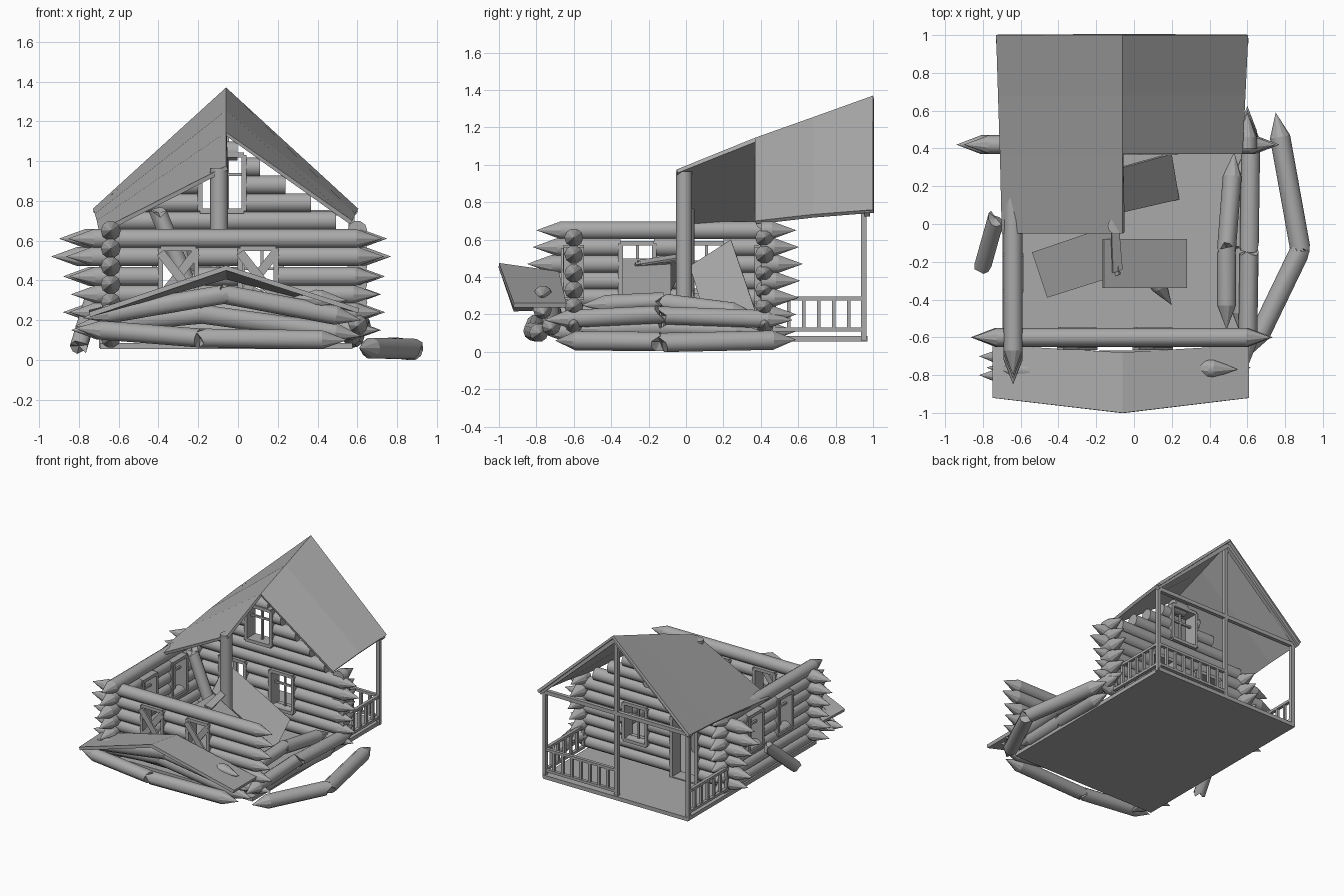
import bpy, bmesh, math, random
from mathutils import Vector, Matrix

if "Cube" in bpy.data.objects:
    bpy.data.objects.remove(bpy.data.objects["Cube"])

random.seed(4)
C = -0.06          # cabin centre line in x
SIDES = 10
logs = []
grey = bpy.data.materials.new("weathered_grey")
grey.diffuse_color = (0.4, 0.4, 0.4, 1)
grey.use_nodes = True
grey.node_tree.nodes["Principled BSDF"].inputs["Base Color"].default_value = grey.diffuse_color


def add(name, bm, recalc=True):
    if recalc:
        bmesh.ops.recalc_face_normals(bm, faces=bm.faces)
    me = bpy.data.meshes.new(name)
    bm.to_mesh(me)
    bm.free()
    me.materials.append(grey)
    ob = bpy.data.objects.new(name, me)
    bpy.context.collection.objects.link(ob)
    return ob


def log(name, p0, p1, r=0.05, ends="ff", tip=0.13):
    """Log between two points; each end is t = pointed, b = broken, f = flat."""
    p0, p1 = Vector(p0), Vector(p1)
    L = (p1 - p0).length
    rot = (p1 - p0).to_track_quat('Z', 'Y').to_matrix()
    a = tip if ends[0] == 't' else 0
    b = L - tip if ends[1] == 't' else L
    bm = bmesh.new()
    rings = []
    for t, e in ((a, ends[0]), (b, ends[1])):
        ring = []
        for i in range(SIDES):
            ang = math.tau * i / SIDES
            j = random.uniform(-0.03, 0.03) if e == 'b' else 0
            ring.append(bm.verts.new(p0 + rot @ Vector((r * math.cos(ang), r * math.sin(ang), t + j))))
        rings.append(ring)
    for i in range(SIDES):
        k = (i + 1) % SIDES
        bm.faces.new((rings[0][i], rings[0][k], rings[1][k], rings[1][i]))
    for ring, t in ((rings[0], 0), (rings[1], L)):
        apex = bm.verts.new(p0 + rot @ Vector((0, 0, t)))
        for i in range(SIDES):
            bm.faces.new((ring[i], ring[(i + 1) % SIDES], apex))
    logs.append(add(name, bm))


def bar(name, p0, p1, w=0.03, d=0.03):
    """Square timber between two points."""
    p0, p1 = Vector(p0), Vector(p1)
    v = p1 - p0
    bm = bmesh.new()
    bmesh.ops.create_cube(bm, size=1, matrix=Matrix.Translation((p0 + p1) / 2)
                          @ v.to_track_quat('Z', 'Y').to_matrix().to_4x4()
                          @ Matrix.Diagonal((w, d, v.length, 1)))
    return add(name, bm)


def plate(name, rows, thick=0.02):
    """Sheet through rows of points, facing up and thickened downwards."""
    bm = bmesh.new()
    pts = {}
    g = [[pts.setdefault(p, None) or pts.update({p: bm.verts.new(p)}) or pts[p] for p in row] for row in rows]
    for a, b in zip(g, g[1:]):
        for i in range(min(len(a), len(b)) - 1):
            bm.faces.new((a[i], a[i + 1], b[i + 1], b[i]))
    bm.normal_update()
    down = [f for f in bm.faces if f.normal.z < 0]
    bmesh.ops.reverse_faces(bm, faces=down)
    ob = add(name, bm, False)
    m = ob.modifiers.new("thickness", 'SOLIDIFY')
    m.thickness, m.offset = thick, -1
    return ob


def wall_row(name, axis, fixed, z, lo, hi, holes, ends="tt"):
    """One course of logs, split around the openings (a, b, z0, z1)."""
    pt = (lambda s: (s, fixed, z)) if axis == 'x' else (lambda s: (fixed, s, z))
    pos, e = lo, ends[0]
    for a, b, z0, z1 in sorted(holes):
        if z0 < z < z1 and lo < a and b < hi:
            log(name, pt(pos), pt(a), ends=e + 'f')
            pos, e = b, 'f'
    log(name, pt(pos), pt(hi), ends=e + ends[1])


def frame(name, axis, fixed, hole, cross=True, boards=False):
    """Opening surround with optional glazing bars or nailed boards."""
    a, b, z0, z1 = hole
    P = (lambda s, z, o=0: (s, fixed + o, z)) if axis == 'x' else (lambda s, z, o=0: (fixed + o, s, z))
    W = (0.025, 0.11) if axis == 'x' else (0.11, 0.025)
    for s in (a, b):
        bar(name + "_jamb", P(s, z0), P(s, z1), *W)
    for z in (z0, z1):
        bar(name + "_rail", P(a, z), P(b, z), 0.11, 0.025)
    if cross:
        m = (a + b) / 2
        bar(name + "_mullion", P(m, z0), P(m, z1), 0.015, 0.015)
        zz = z0 + (z1 - z0) * 0.65
        bar(name + "_muntin", P(a, zz), P(b, zz), 0.015, 0.015)
    if boards:
        bar(name + "_board", P(a, z0 + .02, -.05), P(b, z1 - .02, -.05), 0.015, 0.045)
        bar(name + "_board", P(a, z1 - .02, -.06), P(b, z0 + .02, -.06), 0.015, 0.045)


# floor
bar("cabin_floor", (C, -0.64, 0.07), (C, 0.41, 0.07), 1.27, 0.03)
bar("porch_floor", (C, 0.41, 0.07), (C, 0.97, 0.07), 1.27, 0.03)

# openings
front_holes = [(-0.39, -0.21, 0.29, 0.56), (0.01, 0.19, 0.29, 0.56)]
back_window, door = (0.02, 0.22, 0.27, 0.56), (-0.42, -0.2, 0.08, 0.56)
left_holes = [(-0.35, -0.17, 0.3, 0.58), (0.02, 0.2, 0.3, 0.58)]
gable_hole = (-0.19, 0.03, 0.75, 1.03)

# front and back walls
for i, z in enumerate((0.15, 0.24, 0.33, 0.42, 0.52, 0.61)):
    j = (0.0, 0.02, 0.0, 0.02, 0.05, 0.03)[i]
    wall_row("front_wall_log", 'x', -0.6, z, -0.84 - j * .5, 0.71 + j * .5, front_holes)
    wall_row("back_wall_log", 'x', 0.42, z, -0.84 - j * 2, 0.72 + j, [back_window, door])
for z in (0.70, 0.79, 0.88, 0.97, 1.05):
    h = (1.09 - z) * 1.42
    wall_row("gable_log", 'x', 0.42, z, C - h, C + h, [gable_hole], "ff")
for h in front_holes:
    frame("front_window", 'x', -0.6, h, False, True)
frame("back_window", 'x', 0.42, back_window)
frame("door_frame", 'x', 0.42, door, False)
frame("gable_window", 'x', 0.42, gable_hole)

# left wall, and the surviving log ends of the right wall
for i, z in enumerate((0.11, 0.2, 0.29, 0.38, 0.47, 0.56, 0.65)):
    j = (0, .0, .02, .03, .05, .02, .0)[i]
    wall_row("left_wall_log", 'y', -0.64, z, -0.8 - j, 0.59 + j * .7, left_holes)
    if i:
        log("right_wall_stub", (0.6, 0.4, z), (0.6, 0.59 + j * .7, z), ends="ft")
for h in left_holes:
    frame("left_window", 'y', -0.64, h)

# collapsed right wall logs, snapped in the middle
for a, m, b, r in (((.6, -.76, .17), (.61, -.14, .2), (.62, .57, .17), .05),
                   ((.49, -.56, .25), (.49, -.14, .27), (.53, .38, .2), .05),
                   ((.57, -.6, .12), (.57, -.13, .13), (.59, .4, .11), .05),
                   ((.61, -.7, .06), (.88, -.14, .055), (.75, .59, .065), .054)):
    log("broken_right_log", a, m, r, "tb")
    log("broken_right_log", Vector(m) + Vector((0, .01, -.005)), b, r, "bt")

# collapsed front logs under the fallen roof
for a, m, b in (((-.82, -.70, .17), (-.18, -.72, .23), (.62, -.72, .12)),
                ((-.82, -.80, .16), (-.19, -.82, .11), (.55, -.78, .1)),
                ((-.78, -.76, .21), (-.07, -.8, .33), (.62, -.76, .2))):
    log("broken_front_log", a, m, .05, "tb")
    log("broken_front_log", m, b, .05, "bt")
log("poking_log", (.26, -.76, .31), (.55, -.77, .3), .05, "tt")
log("leaning_log", (-.73, .03, .3), (-.8, -.22, .07), .045, "bb")
log("inner_fallen_log", (.0, -.12, .3), (.2, -.43, .15), .045, "bt")
log("inner_leaning_log", (-.4, 0, .74), (-.22, 0, .3), .045, "bb")

# main roof: both halves at the back, left half continuing forward
roof = plate("main_roof", [[(-.73, 1, .76), (C, 1, 1.37), (.605, 1, .76)],
                           [(-.72, .68, .735), (C, .68, 1.255), (.59, .68, .735)],
                           [(-.71, .37, .70), (C, .37, 1.145), (.575, .37, .70)],
                           [(-.70, -.05, .65), (C, -.05, .975)]], .022)

# fallen front roof
fallen = plate("fallen_roof", [[(-.75, -.92, .24), (-.06, -1, .475), (.61, -.92, .26)],
                               [(-.75, -.64, .25), (-.06, -.68, .43), (.61, -.64, .26)]], .025)

# standing post with a splinter, and fallen roof panels inside
log("centre_post", (-.095, -.01, .08), (-.095, -.01, .965), .045)
plate("post_splinter", [[(-.12, .0, .53), (-.08, .0, .51)], [(-.11, -.26, .49), (-.06, -.24, .47)]], .012)
plate("fallen_panel", [[(-.24, .02, .46), (-.27, .24, .6)], [(.24, .13, .09), (.2, .37, .22)]], .015)
plate("fallen_panel", [[(-.16, -.08, .5), (-.16, -.34, .5)], [(.28, -.08, .26), (.28, -.34, .26)]], .015)
plate("fallen_panel", [[(-.54, -.15, .2), (-.1, 0, .5)], [(-.46, -.39, .18), (-.08, -.27, .48)]], .015)

# porch posts, beam and rafters
Y = .95
for x, z in ((-.685, .77), (.57, .77), (C, 1.33)):
    bar("porch_post", (x, Y, .06), (x, Y, z), .03, .03)
bar("porch_beam", (-.69, Y, .74), (.58, Y, .74))
for x, z in ((-.72, .735), (.595, .735)):
    bar("porch_rafter", (C, .97, 1.325), (x, .97, z))

# porch railings along the two sides and half of the back
for p, q, n in (((.57, .47), (.57, Y), 6), ((-.685, .47), (-.685, Y), 6), ((C, Y), (.57, Y), 8)):
    p, q = Vector((*p, 0)), Vector((*q, 0))
    for z in (.12, .285):
        bar("porch_rail", p + Vector((0, 0, z)), q + Vector((0, 0, z)), .025, .02)
    for i in range(n):
        s = p.lerp(q, i / n)
        bar("porch_baluster", s + Vector((0, 0, .11)), s + Vector((0, 0, .285)), .02, .02)

# smooth the log barrels, keep the carved tips and breaks faceted
bpy.ops.object.select_all(action='DESELECT')
for o in logs:
    o.select_set(True)
bpy.context.view_layer.objects.active = logs[0]
bpy.ops.object.shade_smooth_by_angle(angle=math.radians(40))
for o in logs:
    for p in o.data.polygons:
        p.use_smooth = len(p.vertices) == 4
